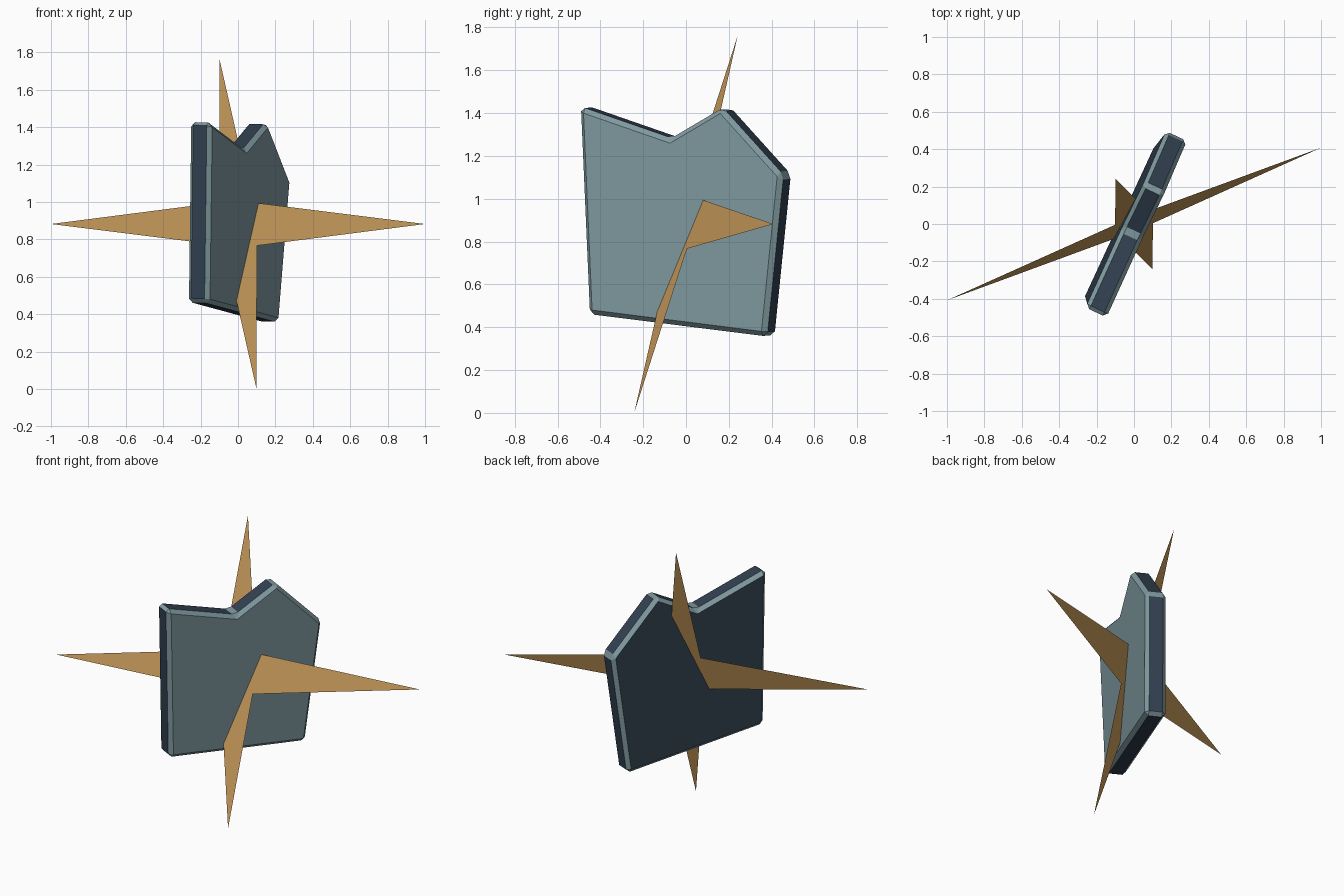
import bpy, bmesh
from mathutils import Vector

if "Cube" in bpy.data.objects:
    bpy.data.objects.remove(bpy.data.objects["Cube"])


def material(name, rgb):
    m = bpy.data.materials.new(name)
    m.diffuse_color = (*rgb, 1)
    m.use_nodes = True
    m.node_tree.nodes["Principled BSDF"].inputs["Base Color"].default_value = m.diffuse_color
    return m


def add_object(name, bm, mats):
    me = bpy.data.meshes.new(name)
    bm.to_mesh(me)
    bm.free()
    ob = bpy.data.objects.new(name, me)
    bpy.context.collection.objects.link(ob)
    for m in mats:
        me.materials.append(m)
    return ob


navy = material("dark navy", (0.032, 0.052, 0.081))
teal = material("grey teal", (0.22, 0.33, 0.36))
tan = material("tan gold", (0.60, 0.34, 0.11))

CENTRE = Vector((0, 0, 0.882))

# Notched slab: outline in its own plane (along, height), turned and leaning slightly
along = Vector((0.423, 0.906, 0))
normal = Vector((0.906, -0.423, -0.03)).normalized()
rise = normal.cross(along).normalized()
outline = [(-0.482, 0.462), (0.43, 0.358), (0.525, 1.113), (0.217, 1.427),
           (-0.05, 1.285), (-0.515, 1.432)]
THICK = 0.124

bm = bmesh.new()
front = [bm.verts.new(CENTRE + along * s + rise * (z - CENTRE.z) + normal * THICK / 2)
         for s, z in outline]
back = [bm.verts.new(v.co - normal * THICK) for v in front]
bm.faces.new(front)
bm.faces.new(back[::-1])
for i in range(len(front)):
    j = (i + 1) % len(front)
    bm.faces.new((front[j], front[i], back[i], back[j]))
bmesh.ops.recalc_face_normals(bm, faces=bm.faces[:])
bm.normal_update()
for f in bm.faces:                       # light front face, dark rim and back
    f.material_index = 1 if f.normal.dot(normal) > 0.9 else 0
slab = add_object("shield_slab", bm, [navy, teal])

# Light chamfer on every edge
bev = slab.modifiers.new("chamfer", "BEVEL")
bev.width = 0.022
bev.segments = 1
bev.limit_method = 'NONE'
bev.material = 1

# Flat four-pointed star passing through the slab
a = Vector((1.0, 0.408, 0.0))            # long arm
b = Vector((0.099, -0.242, -0.882))      # short arm
star_points = [(1, 0), (0.088, 0.131), (0, 1), (-0.088, 0.131),
               (-1, 0), (-0.088, -0.131), (0, -1), (0.088, -0.131)]
bm = bmesh.new()
ring = [bm.verts.new(CENTRE + a * p + b * q) for p, q in star_points]
hub = bm.verts.new(CENTRE)
for i in range(8):
    bm.faces.new((hub, ring[(i + 1) % 8], ring[i]))
bm.normal_update()
add_object("star_blade", bm, [tan])
